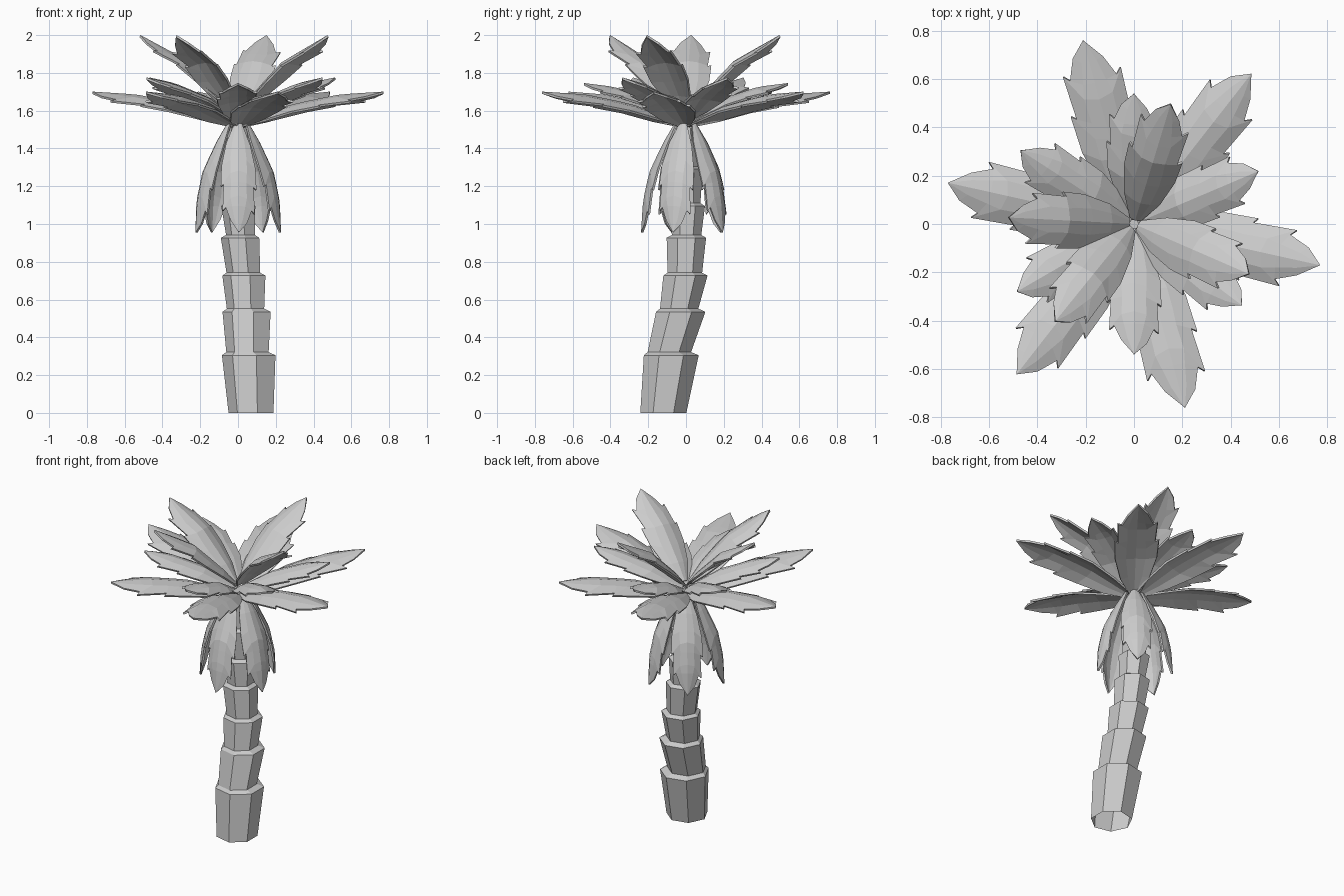
import bpy
from math import cos, sin, radians, hypot, pi

if "Cube" in bpy.data.objects:
    bpy.data.objects.remove(bpy.data.objects["Cube"])


def mesh_object(name, verts, faces):
    me = bpy.data.meshes.new(name)
    me.from_pydata(verts, [], faces)
    me.update()
    ob = bpy.data.objects.new(name, me)
    bpy.context.collection.objects.link(ob)
    return ob


# Trunk: stacked seven-sided flaring segments; rows are (x, y, z, radius)
RINGS = [(.075, -.12, 0, .125), (.064, -.078, .305, .149),
         (.056, -.088, .322, .118), (.052, -.028, .535, .134),
         (.045, -.036, .552, .104), (.037, -.003, .727, .120),
         (.033, -.006, .742, .094), (.016, .002, .927, .107),
         (.017, .003, .942, .080), (.006, .008, 1.095, .095),
         (.005, .008, 1.11, .070), (0, .005, 1.29, .085),
         (0, .005, 1.305, .060), (0, 0, 1.51, .055)]
SIDES = 7
verts, faces = [], []
for i, (x, y, z, r) in enumerate(RINGS):
    for k in range(SIDES):
        a = pi + 2 * pi * k / SIDES
        verts.append((x + r * cos(a), y + r * sin(a), z))
        if i:
            k2 = (k + 1) % SIDES
            b, t = (i - 1) * SIDES, i * SIDES
            faces.append((b + k, b + k2, t + k2, t + k))
faces.append(tuple(range(len(verts) - SIDES, len(verts))))
mesh_object("trunk", verts, faces)


# Leaf outline: position on midrib, position on edge, relative half width
OUTLINE = [(0, 0, .2), (.18, .2, .66), (.35, .42, .95), (.46, .62, 1),
           (.56, .6, .84), (.68, .84, .9), (.77, .81, .72), (.88, .92, .45)]


def along(path, t):
    """Point and unit tangent (radius, z) at fraction t of a path."""
    segs = [(p, q, hypot(q[0] - p[0], q[1] - p[1])) for p, q in zip(path, path[1:])]
    d = t * sum(s[2] for s in segs)
    for p, q, length in segs:
        if d <= length + 1e-6:
            break
        d -= length
    tr, tz = (q[0] - p[0]) / length, (q[1] - p[1]) / length
    return p[0] + tr * d, p[1] + tz * d, tr, tz


def leaf(name, path, angle, width, droop):
    a = radians(angle)

    def point(t, w, sag):
        r, z, tr, tz = along(path, t)
        r, z = r + tz * sag, z - tr * sag
        return (r * cos(a) - w * sin(a), r * sin(a) + w * cos(a), z)

    # Rounded cross-section of five points across, pinched to the tip
    verts = []
    for m, e, w in OUTLINE:
        for s in (-1, -.5, 0, .5, 1):
            edge = max(e - .03, 0) if s < 0 else e
            half = width * (w if abs(s) == 1 else min(w, .9))
            verts.append(point(m + (edge - m) * abs(s) ** 3, s * half,
                               droop * half * abs(s) ** 1.6))
    faces = [(j, j + 5, j + 6, j + 1)
             for i in range(len(OUTLINE) - 1) for j in range(5 * i, 5 * i + 4)]
    tip = len(verts)
    verts.append(point(1, 0, 0))
    faces += [(j, tip, j + 1) for j in range(tip - 5, tip - 1)]
    ob = mesh_object(name, verts, faces)
    mod = ob.modifiers.new("thickness", 'SOLIDIFY')
    mod.thickness = .012
    mod.offset = 0


# Crown tiers: name, side path (radius, z), half width, droop, headings
TIERS = [
    ("hanging_leaf", [(.055, 1.53), (.12, 1.42), (.19, 1.27), (.222, 1.12), (.232, .955)],
     .092, .35, (271, 343, 55, 127, 199)),
    ("long_leaf", [(.02, 1.525), (.3, 1.63), (.55, 1.68), (.79, 1.695)],
     .132, .33, (105.5, 167.5, 232, 285.5, 347.5, 52)),
    ("middle_leaf", [(.02, 1.56), (.2, 1.67), (.4, 1.74), (.56, 1.77)],
     .112, .33, (23, 147, 210, 323)),
    ("low_middle_leaf", [(.02, 1.55), (.2, 1.66), (.38, 1.72), (.54, 1.74)],
     .112, .33, (90, 270)),
    ("top_leaf", [(.02, 1.59), (.1, 1.69), (.27, 1.86), (.52, 1.995)],
     .116, .33, (177, 73, 336.5, 231)),
]
for name, path, width, droop, angles in TIERS:
    for n, angle in enumerate(angles):
        leaf(f"{name}_{n + 1}", path, angle, width, droop)
